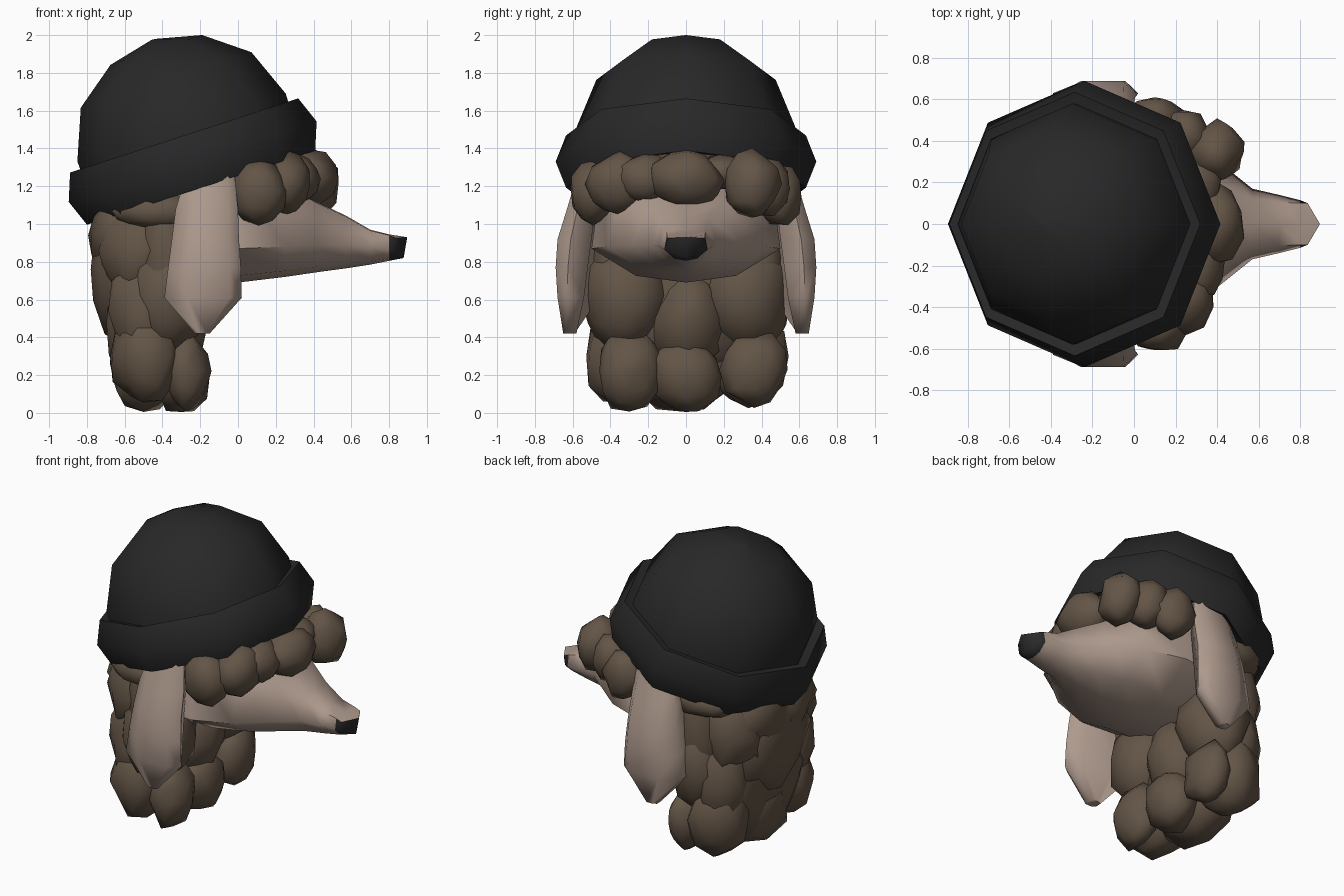
import bpy, bmesh, math, random
from mathutils import Matrix, Vector

if "Cube" in bpy.data.objects:
    bpy.data.objects.remove(bpy.data.objects["Cube"])

random.seed(4)


def material(name, rgb):
    m = bpy.data.materials.new(name)
    m.diffuse_color = (*rgb, 1)
    m.use_nodes = True
    m.node_tree.nodes["Principled BSDF"].inputs["Base Color"].default_value = m.diffuse_color
    return m


HAT = material("charcoal", (0.021, 0.021, 0.021))
SKIN = material("pale_tan", (0.42, 0.32, 0.265))
HAIR = material("brown", (0.125, 0.09, 0.062))
NOSE = material("near_black", (0.024, 0.024, 0.025))


def finish(bm, name, mats, angle):
    bmesh.ops.recalc_face_normals(bm, faces=bm.faces)
    me = bpy.data.meshes.new(name)
    bm.to_mesh(me)
    bm.free()
    ob = bpy.data.objects.new(name, me)
    bpy.context.collection.objects.link(ob)
    for m in mats:
        me.materials.append(m)
    bpy.ops.object.select_all(action='DESELECT')
    ob.select_set(True)
    bpy.context.view_layer.objects.active = ob
    bpy.ops.object.shade_smooth_by_angle(angle=math.radians(angle))
    return ob


def loft(bm, rings):
    """Skin closed rings of points and cap both ends; returns the last ring."""
    vs = [[bm.verts.new(p) for p in r] for r in rings]
    n = len(vs[0])
    for a, b in zip(vs, vs[1:]):
        for i in range(n):
            j = (i + 1) % n
            bm.faces.new((a[i], a[j], b[j], b[i]))
    bm.faces.new(vs[0])
    bm.faces.new(vs[-1])
    return vs[-1]


def lathe(name, profile, mat):
    """Eight-sided turned part on the tilted hat axis."""
    bm = bmesh.new()
    loft(bm, [[(r * math.cos(k * math.pi / 4), r * math.sin(k * math.pi / 4), h)
               for k in range(8)] for r, h in profile])
    bm.transform(Matrix.Translation((-0.24, 0, 1.33)) @ Matrix.Rotation(math.radians(-18), 4, 'Y'))
    return finish(bm, name, [mat], 62)


# Hat: dome and folded brim
lathe("hat_dome", [(0.575, 0.0), (0.58, 0.19), (0.475, 0.455), (0.255, 0.622), (0.01, 0.68)], HAT)
lathe("hat_brim", [(0.3, -0.08), (0.56, -0.10), (0.635, -0.145), (0.69, 0.0),
                   (0.635, 0.146), (0.57, 0.125)], HAT)

# Face and long snout: x, half width, bottom, side height, top, top half width
bm = bmesh.new()
rings = []
for x, w, zb, zs, zt, wt in [(-0.35, 0.46, 0.69, 0.86, 1.22, 0.42),
                             (0.0, 0.50, 0.69, 0.87, 1.24, 0.45),
                             (0.25, 0.42, 0.72, 0.88, 1.20, 0.33),
                             (0.42, 0.29, 0.745, 0.89, 1.11, 0.19),
                             (0.57, 0.17, 0.765, 0.89, 1.04, 0.12),
                             (0.70, 0.14, 0.785, 0.88, 0.965, 0.105),
                             (0.80, 0.115, 0.805, 0.865, 0.94, 0.10),
                             (0.895, 0.105, 0.82, 0.87, 0.925, 0.10)]:
    half = [(0.53 * w, zb + 0.2 * (zs - zb)), (w, zs), (wt, zt)]
    ring = [(0, zb)] + half + [(0, zt + 0.005)] + [(-y, z) for y, z in reversed(half)]
    bend = 0.58 if x > 0.85 else 0  # wedge-shaped tip in plan
    rings.append([(x - bend * abs(y) - bend * 0.3 * (zt - z), y, z) for y, z in ring])
tip = loft(bm, rings)
bmesh.ops.connect_verts(bm, verts=[tip[0], tip[4]])
bmesh.ops.recalc_face_normals(bm, faces=bm.faces)
for f in bm.faces:  # dark nose: the tip apart from its top
    if f.calc_center_median().x > 0.80 and f.normal.z < 0.6:
        f.material_index = 1
finish(bm, "face_and_snout", [SKIN, NOSE], 65)

# Hanging ears, thick at the back: z, back x, front x, inner y, outer y, back inner y
for side, label in ((1, "left"), (-1, "right")):
    bm = bmesh.new()
    rings = []
    for z, x0, x1, yi, yo, yb in [(1.28, -0.27, -0.02, 0.47, 0.57, 0.49),
                                  (1.08, -0.33, 0.0, 0.48, 0.63, 0.49),
                                  (0.92, -0.35, 0.005, 0.50, 0.68, 0.47),
                                  (0.77, -0.37, 0.015, 0.52, 0.69, 0.45),
                                  (0.61, -0.39, 0.02, 0.54, 0.68, 0.46),
                                  (0.42, -0.23, -0.15, 0.58, 0.65, 0.59)]:
        ym, d = (yi + yo) / 2, (x1 - x0) * 0.3
        rings.append([(x, side * y, z) for x, y in
                      [(x0 + d * 0.1, yb), (x0, ym + 0.02), (x0 + d, yo), (x1 - d * 0.5, yo),
                       (x1, ym + 0.02), (x1 - d * 0.5, yi), (x0 + d, yi)]])
    loft(bm, rings)
    finish(bm, label + "_ear", [SKIN], 65)


def blobs(name, items, jitter=0.12):
    """Cluster of lumpy low-poly curls: x, y, z, radii."""
    bm = bmesh.new()
    for x, y, z, rx, ry, rz in items:
        got = bmesh.ops.create_icosphere(bm, subdivisions=2, radius=1.0)
        for v in got["verts"]:
            s = 1.04 + random.uniform(-jitter, jitter)
            v.co = Vector((x + v.co.x * rx * s, y + v.co.y * ry * s,
                           max(0.005, z + v.co.z * rz * s)))
    return finish(bm, name, [HAIR], 75)


def mirrored(items):
    return [(x, s * y, z, a, b, c) for x, y, z, a, b, c in items for s in (1, -1)]


# Back hair, falling in lumpy curls
blobs("back_hair", [
    (-0.30, 0.00, 0.19, 0.14, 0.20, 0.19),
    (-0.27, -0.30, 0.22, 0.12, 0.17, 0.20),
    (-0.28, 0.36, 0.23, 0.12, 0.17, 0.20),
    (-0.37, 0.01, 0.50, 0.20, 0.20, 0.27),
    (-0.50, 0.00, 0.26, 0.18, 0.28, 0.25),
    (-0.60, 0.00, 0.76, 0.18, 0.32, 0.36),
    (-0.46, 0.00, 0.62, 0.22, 0.42, 0.50),
] + mirrored([
    (-0.48, 0.33, 0.30, 0.18, 0.20, 0.26),
    (-0.36, 0.32, 0.62, 0.20, 0.22, 0.30),
    (-0.50, 0.32, 0.54, 0.17, 0.18, 0.32),
    (-0.52, 0.26, 0.86, 0.20, 0.21, 0.28),
    (-0.54, 0.15, 0.48, 0.15, 0.25, 0.36),
    (-0.62, 0.13, 0.94, 0.16, 0.24, 0.22),
    (-0.36, 0.40, 0.82, 0.14, 0.11, 0.38),
    (-0.41, 0.36, 1.07, 0.24, 0.18, 0.10),
]))

# Fringe under the front of the brim
blobs("fringe", [
    (0.00, 0.00, 1.27, 0.38, 0.50, 0.12),
    (0.39, 0.00, 1.24, 0.13, 0.19, 0.15),
    (0.40, 0.35, 1.21, 0.13, 0.14, 0.17),
    (0.25, -0.35, 1.21, 0.13, 0.16, 0.16),
    (0.32, -0.22, 1.24, 0.11, 0.14, 0.13),
    (0.31, 0.18, 1.27, 0.11, 0.13, 0.09),
    (0.11, -0.49, 1.17, 0.15, 0.12, 0.16),
    (0.10, 0.50, 1.15, 0.14, 0.11, 0.16),
    (0.24, 0.42, 1.19, 0.13, 0.13, 0.15),
])
